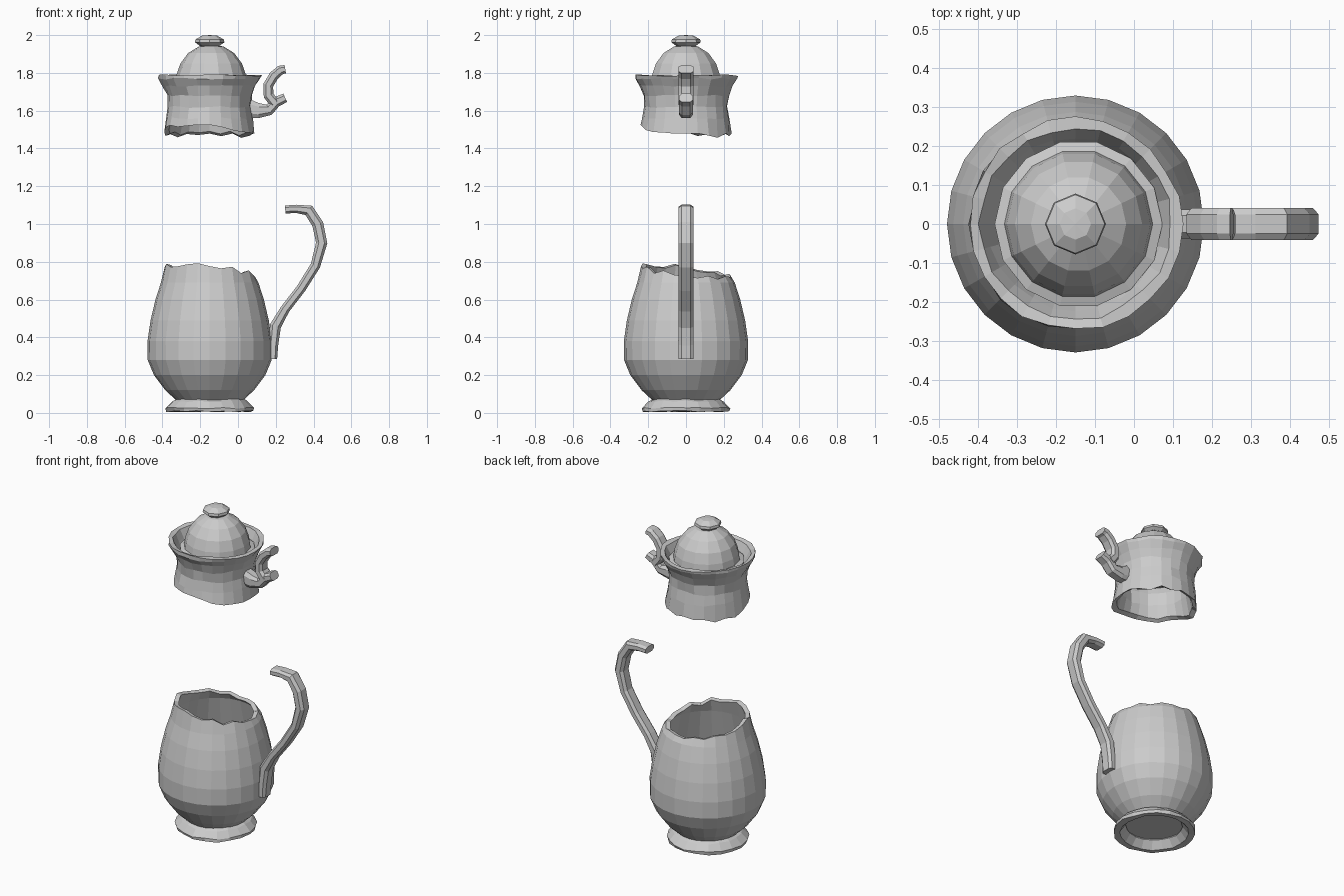
import bpy, bmesh, math, random
from mathutils import Vector

if "Cube" in bpy.data.objects:
    bpy.data.objects.remove(bpy.data.objects["Cube"])

random.seed(7)
CX = -0.15   # axis of the vessel


def finish(name, bm):
    bmesh.ops.recalc_face_normals(bm, faces=bm.faces)
    me = bpy.data.meshes.new(name)
    bm.to_mesh(me)
    bm.free()
    ob = bpy.data.objects.new(name, me)
    bpy.context.collection.objects.link(ob)
    return ob


def lathe(name, profile, n, loop=False, edge_rows=(), edge=None, jitter=0.0, cx=CX):
    """Spin (r, z) points; edge_rows get their height from edge(angle)."""
    bm = bmesh.new()
    cols = [2 * math.pi * i / n for i in range(n)]
    heights = [edge(a) if edge else 0 for a in cols]
    rings = []
    for k, (r, z) in enumerate(profile):
        if r == 0:
            rings.append([bm.verts.new((cx, 0, z))] * n)
            continue
        ring = []
        for a, h in zip(cols, heights):
            rr = r + random.uniform(-jitter, jitter)
            zz = h + z if k in edge_rows else z + random.uniform(-jitter, jitter)
            ring.append(bm.verts.new((cx + rr * math.cos(a), rr * math.sin(a), zz)))
        rings.append(ring)
    pairs = list(zip(rings, rings[1:]))
    if loop:
        pairs.append((rings[-1], rings[0]))
    for lo, hi in pairs:
        for i in range(n):
            j = (i + 1) % n
            quad = list(dict.fromkeys((lo[i], lo[j], hi[j], hi[i])))
            bm.faces.new(quad)
    return finish(name, bm)


def strap(name, path, half_y):
    """Sweep a chamfered bar along (x, z, half thickness) points in the y = 0 plane."""
    bm = bmesh.new()
    section = [(-1, -.6), (-1, .6), (-.5, 1), (.5, 1), (1, .6), (1, -.6), (.5, -1), (-.5, -1)]
    pts = [Vector((x, 0, z)) for x, z, _ in path]
    rings = []
    for i, p in enumerate(pts):
        t = (pts[min(i + 1, len(pts) - 1)] - pts[max(i - 1, 0)]).normalized()
        side = Vector((t.z, 0, -t.x))
        rings.append([bm.verts.new(p + side * u * path[i][2] + Vector((0, v * half_y, 0)))
                      for u, v in section])
    m = len(section)
    for lo, hi in zip(rings, rings[1:]):
        for i in range(m):
            bm.faces.new((lo[i], lo[(i + 1) % m], hi[(i + 1) % m], hi[i]))
    bm.faces.new(rings[0])
    bm.faces.new(rings[-1])
    return finish(name, bm)


# Broken edges: tilted wave plus small chips
def body_edge(a):
    return 0.752 - 0.032 * math.cos(a - math.pi / 4) + random.uniform(-0.014, 0.014)


def neck_edge(a):
    return 1.467 + 0.06 * max(0, -math.sin(a + 0.35)) + random.uniform(-0.012, 0.014)


# Lower body: outside wall, jagged rim, inside wall and floor
lathe("lower_body",
      [(0, 0.06), (0.17, 0.06), (0.235, 0.12), (0.295, 0.20), (0.328, 0.28), (0.329, 0.38),
       (0.313, 0.49), (0.287, 0.60), (0.258, 0.69), (0.238, 0),
       (0.212, -0.006), (0.235, 0.69), (0.285, 0.49), (0.30, 0.34), (0.27, 0.21),
       (0.19, 0.11), (0, 0.10)],
      24, edge_rows=(9, 10), edge=body_edge)

# Hollow foot ring
lathe("foot_ring",
      [(0.175, 0.075), (0.20, 0.062), (0.232, 0.026), (0.228, 0.008), (0.195, 0.008), (0.16, 0.05)],
      20, loop=True, jitter=0.004)

# Broken neck with flared rim
lathe("neck_fragment",
      [(0.241, 0), (0.230, 1.56), (0.221, 1.62), (0.226, 1.68), (0.245, 1.73), (0.270, 1.77),
       (0.272, 1.788), (0.245, 1.785), (0.222, 1.735), (0.200, 1.68), (0.197, 1.60),
       (0.215, 0.012)],
      24, loop=True, edge_rows=(0, 11), edge=neck_edge, jitter=0.005)

# Domed lid with flange
lathe("lid",
      [(0, 1.72), (0.215, 1.72), (0.215, 1.742), (0.19, 1.75), (0.184, 1.79), (0.163, 1.85),
       (0.122, 1.905), (0.065, 1.94), (0, 1.948)],
      14, cx=CX + 0.008)

# Lid knob
lathe("lid_knob",
      [(0, 1.93), (0.045, 1.938), (0.078, 1.962), (0.075, 1.977), (0.04, 1.997), (0, 2.0)],
      8, cx=CX)

# Long handle fragment on the lower body
strap("lower_handle",
      [(0.185, 0.285, 0.022), (0.187, 0.36, 0.026), (0.198, 0.46, 0.030), (0.25, 0.55, 0.025),
       (0.335, 0.66, 0.025), (0.41, 0.78, 0.026), (0.443, 0.90, 0.030), (0.422, 1.00, 0.030),
       (0.375, 1.072, 0.030), (0.31, 1.08, 0.022), (0.25, 1.077, 0.021)], 0.041)

# Handle stub on the neck, ending in an outward curl
strap("upper_handle_stub",
      [(0.06, 1.61, 0.048), (0.11, 1.60, 0.040), (0.165, 1.605, 0.030), (0.20, 1.645, 0.028),
       (0.25, 1.668, 0.024)], 0.037)

# Thumb rest rising from the stub
strap("thumb_rest",
      [(0.195, 1.64, 0.028), (0.162, 1.68, 0.027), (0.16, 1.735, 0.027), (0.19, 1.785, 0.026),
       (0.225, 1.815, 0.025), (0.25, 1.82, 0.022)], 0.041)
